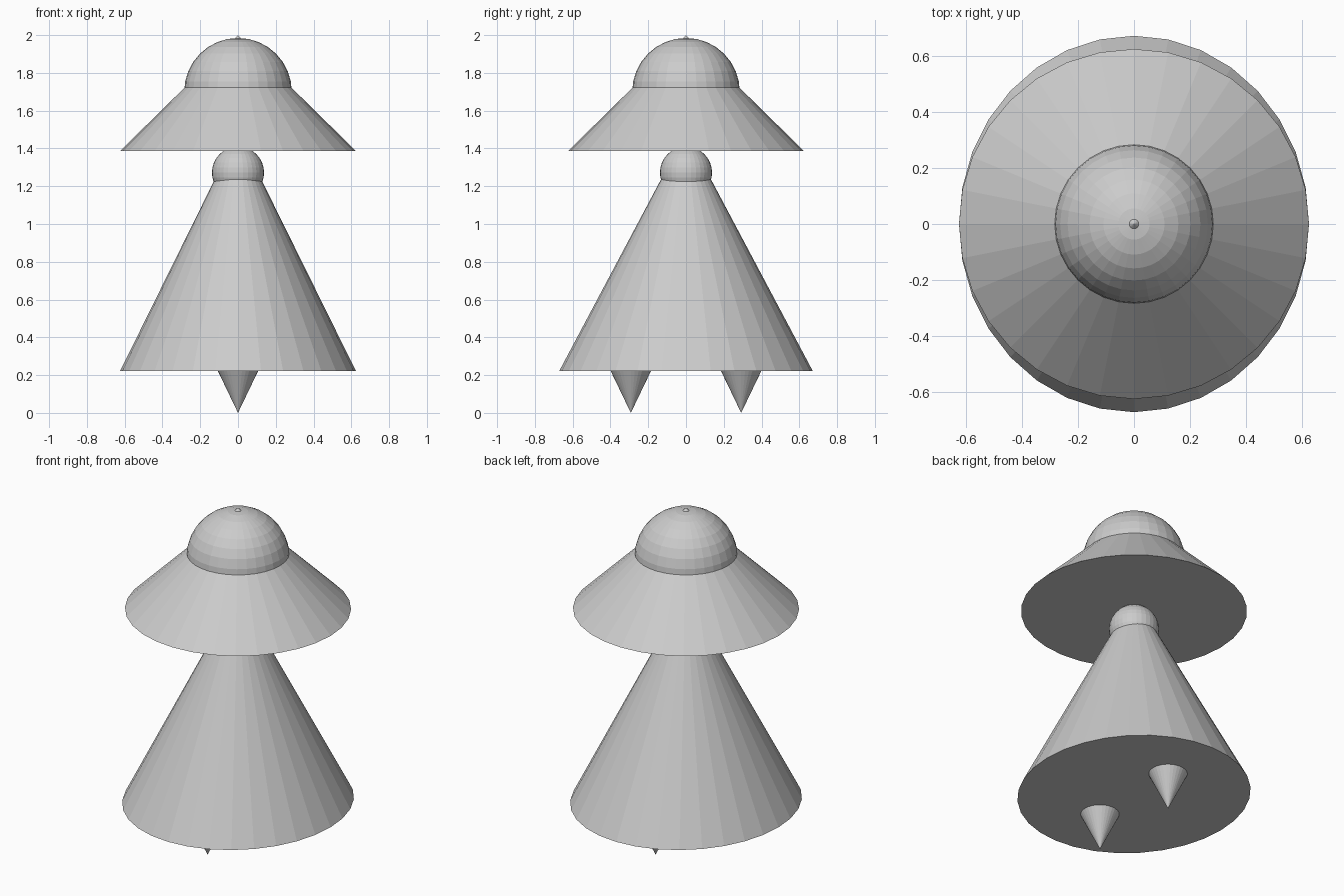
import bpy

if "Cube" in bpy.data.objects:
    bpy.data.objects.remove(bpy.data.objects["Cube"])


def cone(name, loc_y, z_base, z_tip, rx, ry):
    """Closed 32-sided cone from a base height to a tip (tip may point down)."""
    height = abs(z_tip - z_base)
    bpy.ops.mesh.primitive_cone_add(vertices=32, radius1=1, radius2=0, depth=height,
                                    location=(0, loc_y, (z_base + z_tip) / 2))
    ob = bpy.context.object
    ob.name = name
    ob.scale = (rx, ry, 1)
    if z_tip < z_base:
        ob.rotation_euler.x = 3.14159265
    return ob


def ball(name, z, r):
    bpy.ops.mesh.primitive_uv_sphere_add(segments=32, ring_count=16, radius=r,
                                         location=(0, 0, z))
    bpy.context.object.name = name


# Wide lower body, slightly deeper than it is wide
cone("body", 0, 0.222, 1.485, 0.624, 0.671)

# Two pointed feet, sunk a little into the body
for name, side in (("front_foot", -1), ("back_foot", 1)):
    cone(name, side * 0.292, 0.26, 0.0, 0.125, 0.125)

# Round head between body and hat
ball("head", 1.272, 0.138)

# Hat: wide cone whose tip just pokes through the dome
cone("hat_brim", 0, 1.387, 2.0, 0.624, 0.624)
ball("hat_dome", 1.70, 0.285)
